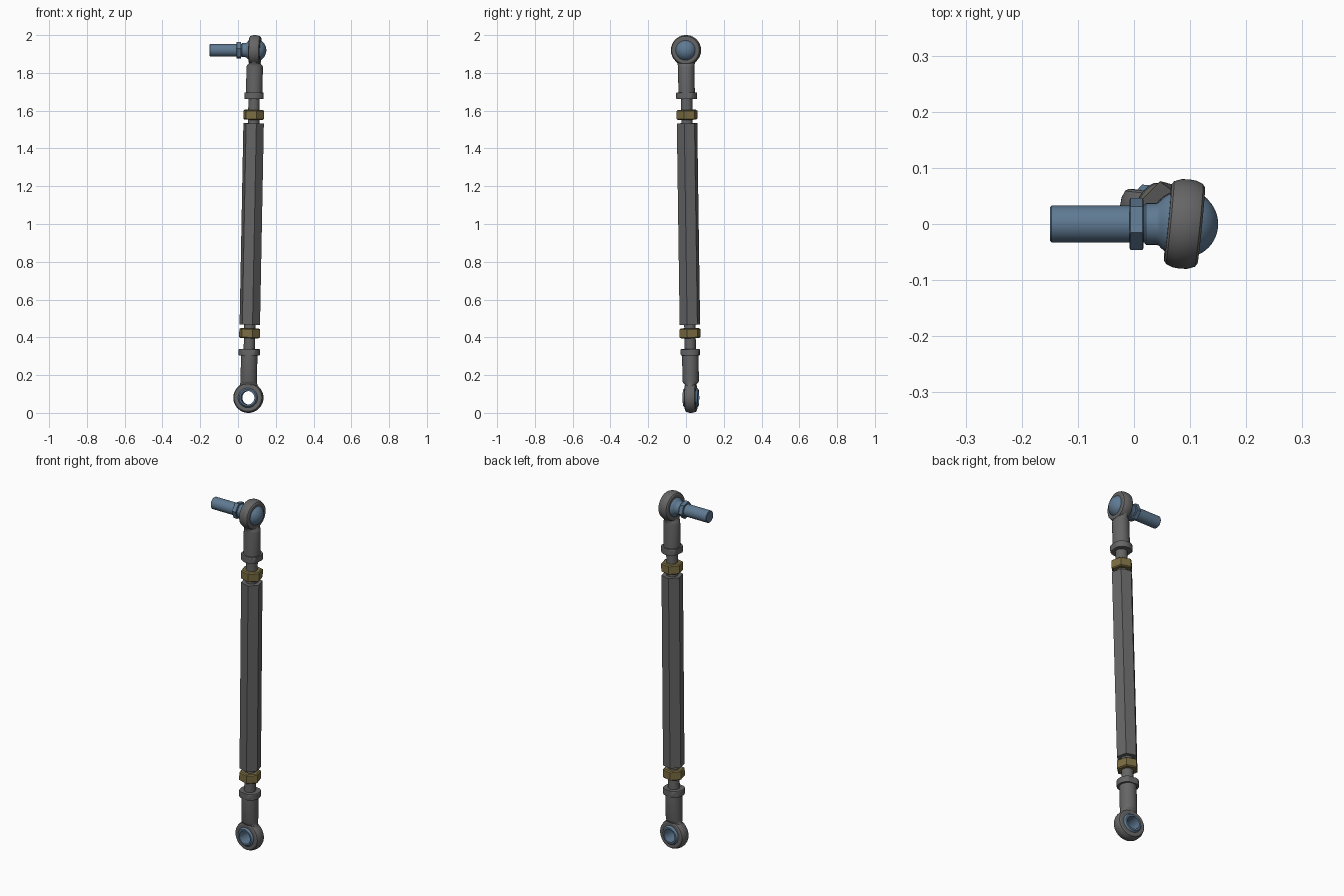
import bpy, math
from mathutils import Vector, Matrix

if "Cube" in bpy.data.objects:
    bpy.data.objects.remove(bpy.data.objects["Cube"])


def material(name, rgb):
    m = bpy.data.materials.new(name)
    m.diffuse_color = (*rgb, 1)
    m.use_nodes = True
    m.node_tree.nodes["Principled BSDF"].inputs["Base Color"].default_value = m.diffuse_color
    return m


GREY = material("dark_grey_steel", (0.13, 0.13, 0.13))
BLUE = material("blue_steel", (0.115, 0.195, 0.29))
BRASS = material("brass", (0.2, 0.155, 0.055))


def frame(origin, z, x):
    """Matrix with local Z along z and local X as near to x as possible."""
    z = Vector(z).normalized()
    x = Vector(x)
    x = (x - z * x.dot(z)).normalized()
    m = Matrix((x, z.cross(x), z)).transposed().to_4x4()
    m.translation = Vector(origin)
    return m


def loft(name, sections, mat, matrix, segs=48, angle=0.0, closed=False, flat=None):
    """Stack of rings (z, rx[, ry]) along local Z; closed joins last ring to first."""
    verts, faces = [], []
    for s in sections:
        z, rx, ry = s[0], s[1], s[-1]
        for i in range(segs):
            a = math.radians(angle) + 2 * math.pi * i / segs
            x = rx * math.cos(a)
            if flat:
                x = max(-flat, min(flat, x))
            verts.append(matrix @ Vector((x, ry * math.sin(a), z)))
    n = len(sections)
    for k in range(n if closed else n - 1):
        a, b = k * segs, (k + 1) % n * segs
        for i in range(segs):
            j = (i + 1) % segs
            faces.append((a + i, a + j, b + j, b + i))
    if not closed:
        faces.append(tuple(reversed(range(segs))))
        faces.append(tuple(range((n - 1) * segs, n * segs)))
    me = bpy.data.meshes.new(name)
    me.from_pydata(verts, [], faces)
    me.materials.append(mat)
    me.polygons.foreach_set("use_smooth", [True] * len(faces))
    me.update()
    me.set_sharp_from_angle(angle=math.radians(32))
    ob = bpy.data.objects.new(name, me)
    bpy.context.collection.objects.link(ob)
    return ob


BOTTOM = Vector((0.055, 0.026, 0.08))
TOP = Vector((0.09, 0.0, 1.92))
AXIS = (TOP - BOTTOM).normalized()
LENGTH = (TOP - BOTTOM).length

# Rod ends: eye ring, shank with flattened neck, wrench collar, threaded stem, lock nut
ring = [(-0.03, 0.051), (-0.03, 0.068), (-0.026, 0.074), (-0.013, 0.079), (0, 0.08),
        (0.013, 0.079), (0.026, 0.074), (0.03, 0.068), (0.03, 0.051)]
for label, centre, up, eye in (("lower", BOTTOM, AXIS, (0.1, 1, 0)),
                               ("upper", TOP, -AXIS, (1, -0.1, 0))):
    end = frame(centre, up, eye)
    eye_axis = end.col[0].to_3d()
    loft(label + "_eye_ring", ring, GREY, frame(centre, eye_axis, up), 64, closed=True)
    loft(label + "_shank", [(0.057, 0.027, 0.056), (0.068, 0.029, 0.047),
                            (0.082, 0.041, 0.0435), (0.088, 0.0435, 0.0435),
                            (0.23, 0.0435, 0.0435)], GREY, end)
    loft(label + "_collar", [(0.224, 0.054), (0.227, 0.056), (0.255, 0.056),
                             (0.258, 0.054)], GREY, end, flat=0.048)
    loft(label + "_stem", [(0.25, 0.03), (0.42, 0.03)], GREY, end)
    hexa = frame(centre, up, (1, 0, 0))
    turn = -15 if label == "lower" else 15
    loft(label + "_lock_nut", [(0.316, 0.05), (0.321, 0.057), (0.363, 0.057),
                               (0.368, 0.05)], BRASS, hexa, 6, turn)

# Hexagonal turnbuckle bar
loft("hex_bar", [(0.387, 0.056), (LENGTH - 0.387, 0.056)], GREY,
     frame(BOTTOM, AXIS, (1, 0, 0)), 6, -15)

# Lower ball: truncated sphere with a through bore
R, H = 0.06, 0.04
a0 = math.asin(H / R)
ball = [(R * math.sin(t * a0 / 8), R * math.cos(t * a0 / 8)) for t in range(-8, 9)]
loft("lower_ball", [(-H, 0.036)] + ball + [(H, 0.036)], BLUE,
     frame(BOTTOM, (0.1, 1, 0), AXIS), closed=True)

# Upper ball stud: shaft, neck and ball turned as one piece along X
stud_frame = frame((0, 0, TOP.z), (1, 0, 0), (0, 1, 0))
a1 = math.radians(140)
sphere = [(TOP.x - R * math.cos(a), R * math.sin(a))
          for a in (math.pi - a1 + (a1 - 0.02) * i / 20 for i in range(21))]
loft("ball_stud", [(-0.15, 0.03), (-0.147, 0.033), (0.018, 0.033), (0.021, 0.037),
                   (0.04, 0.037)] + sphere, BLUE, stud_frame)

# Hexagonal flange on the stud
loft("stud_hex", [(-0.008, 0.044), (-0.006, 0.047), (0.015, 0.047), (0.017, 0.044)],
     BLUE, stud_frame, 6, 49)
